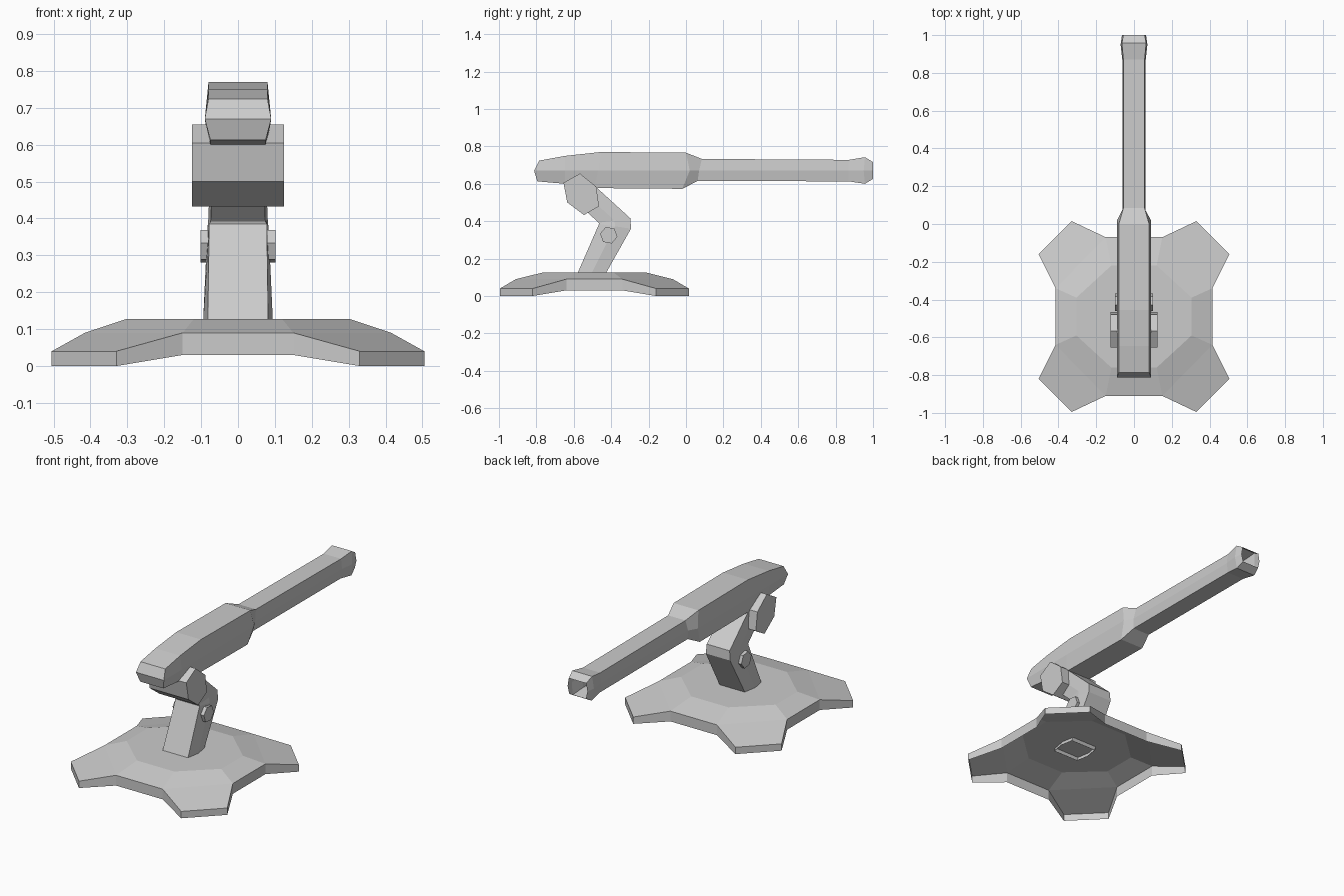
import bpy, bmesh, math
from mathutils import Vector

if "Cube" in bpy.data.objects:
    bpy.data.objects.remove(bpy.data.objects["Cube"])


def make(name, verts, faces):
    me = bpy.data.meshes.new(name)
    me.from_pydata([tuple(v) for v in verts], [], faces)
    bm = bmesh.new()
    bm.from_mesh(me)
    bmesh.ops.recalc_face_normals(bm, faces=bm.faces)
    bm.to_mesh(me)
    bm.free()
    ob = bpy.data.objects.new(name, me)
    bpy.context.collection.objects.link(ob)
    return ob


def hex_loop(a, m, b, wa, wm, wb):
    """Six-sided section: edge a, widest line m, edge b, each (y, z) with a half width."""
    return [(-wa, *a), (wa, *a), (wm, *m), (wb, *b), (-wb, *b), (-wm, *m)]


def loft(name, loops, cap_start=False):
    n = len(loops[0])
    verts = [v for lp in loops for v in lp]
    faces = [(i*n + j, i*n + (j+1) % n, (i+1)*n + (j+1) % n, (i+1)*n + j)
             for i in range(len(loops)-1) for j in range(n)]
    if cap_start:  # two faces meeting at the widest line
        faces += [(0, 1, 2, 5), (5, 2, 3, 4)]
    return make(name, verts, faces)


def prism(name, pts, x0, x1):
    """Polygon in the y-z plane extruded along x; pts are (y, z)."""
    n = len(pts)
    verts = [(x, y, z) for x in (x0, x1) for y, z in pts]
    faces = [tuple(range(n)), tuple(range(n, 2*n))]
    faces += [(i, (i+1) % n, n + (i+1) % n, n + i) for i in range(n)]
    return make(name, verts, faces)


# Base: open-bottomed shell with four feet, mirrored from one quarter
CY = -0.49
quarter = [(0.415, 0.15, 0.09, 0.03), (0.505, 0.33, 0.04, 0),
           (0.33, 0.505, 0.04, 0), (0.15, 0.42, 0.09, 0.03)]
inner_q = [(0.305, 0.10), (0.305, 0.10), (0.12, 0.27), (0.12, 0.27)]
verts, faces = [], []
for sx, sy in ((1, 1), (-1, 1), (-1, -1), (1, -1)):
    order = range(4) if sx*sy > 0 else range(3, -1, -1)
    for k in order:
        x, y, zt, zb = quarter[k]
        ix, iy = inner_q[k]
        verts += [(sx*x, CY + sy*y, zb), (sx*x, CY + sy*y, zt),
                  (sx*ix, CY + sy*iy, 0.127)]
for i in range(16):
    j = (i + 1) % 16
    faces.append((3*i, 3*j, 3*j+1, 3*i+1))           # rim
    if i % 4 == 3:
        faces.append((3*i+1, 3*j+1, 3*j+2, 3*i+2))   # slope between feet
for q in range(0, 16, 4):
    a, b, c, d = (3*(q+k) for k in range(4))
    faces += [(a+1, b+1, c+1, d+1), (a+1, d+1, d+2, a+2)]  # foot and slope
faces.append(tuple(3*i + 2 for i in range(16) if i % 4 in (0, 3)))
make("base", verts, faces)

# Bent support arm
arm = [((-0.585, 0.11), (-0.435, 0.11), 0.082, 0.095),
       ((-0.465, 0.385), (-0.294, 0.36), 0.078, 0.083),
       ((-0.467, 0.392), (-0.297, 0.415), 0.074, 0.08),
       ((-0.585, 0.50), (-0.50, 0.60), 0.07, 0.076)]
loops = []
for f, b, w, wm in arm:
    m = ((f[0]+b[0])/2, (f[1]+b[1])/2)
    loops.append(hex_loop(f, m, b, w, wm, w))
loft("support_arm", loops)

# Elbow bolts on both sides
bolt = [(-0.413 + 0.047*math.cos(math.radians(a)), 0.325 + 0.047*math.sin(math.radians(a)))
        for a in range(50, 410, 60)]
for s, side in ((1, "right"), (-1, "left")):
    prism("elbow_bolt_" + side, bolt, s*0.07, s*0.101)

# Pivot joint under the bar
prism("pivot_joint", [(-0.567, 0.655), (-0.48, 0.585), (-0.465, 0.48),
                      (-0.545, 0.433), (-0.635, 0.50), (-0.655, 0.605)], -0.125, 0.125)

# Long bar: (y top, z top), (y mid, z mid), (y bottom, z bottom), half widths
bar = [((-0.785, 0.724), (-0.812, 0.67), (-0.795, 0.613), 0.08, 0.09, 0.075),
       ((-0.647, 0.749), (-0.647, 0.67), (-0.647, 0.60), 0.08, 0.09, 0.075),
       ((-0.455, 0.77), (-0.47, 0.67), (-0.49, 0.577), 0.08, 0.09, 0.075),
       ((0.0, 0.766), (0.02, 0.67), (-0.02, 0.573), 0.08, 0.09, 0.075),
       ((0.085, 0.733), (0.07, 0.67), (0.062, 0.615), 0.056, 0.062, 0.054),
       ((0.87, 0.728), (0.87, 0.67), (0.87, 0.613), 0.056, 0.062, 0.054),
       ((0.957, 0.742), (0.95, 0.67), (0.957, 0.60), 0.064, 0.071, 0.062),
       ((1.0, 0.716), (1.0, 0.67), (1.0, 0.626), 0.056, 0.064, 0.054)]
loft("bar", [hex_loop(*s) for s in bar], cap_start=True)
